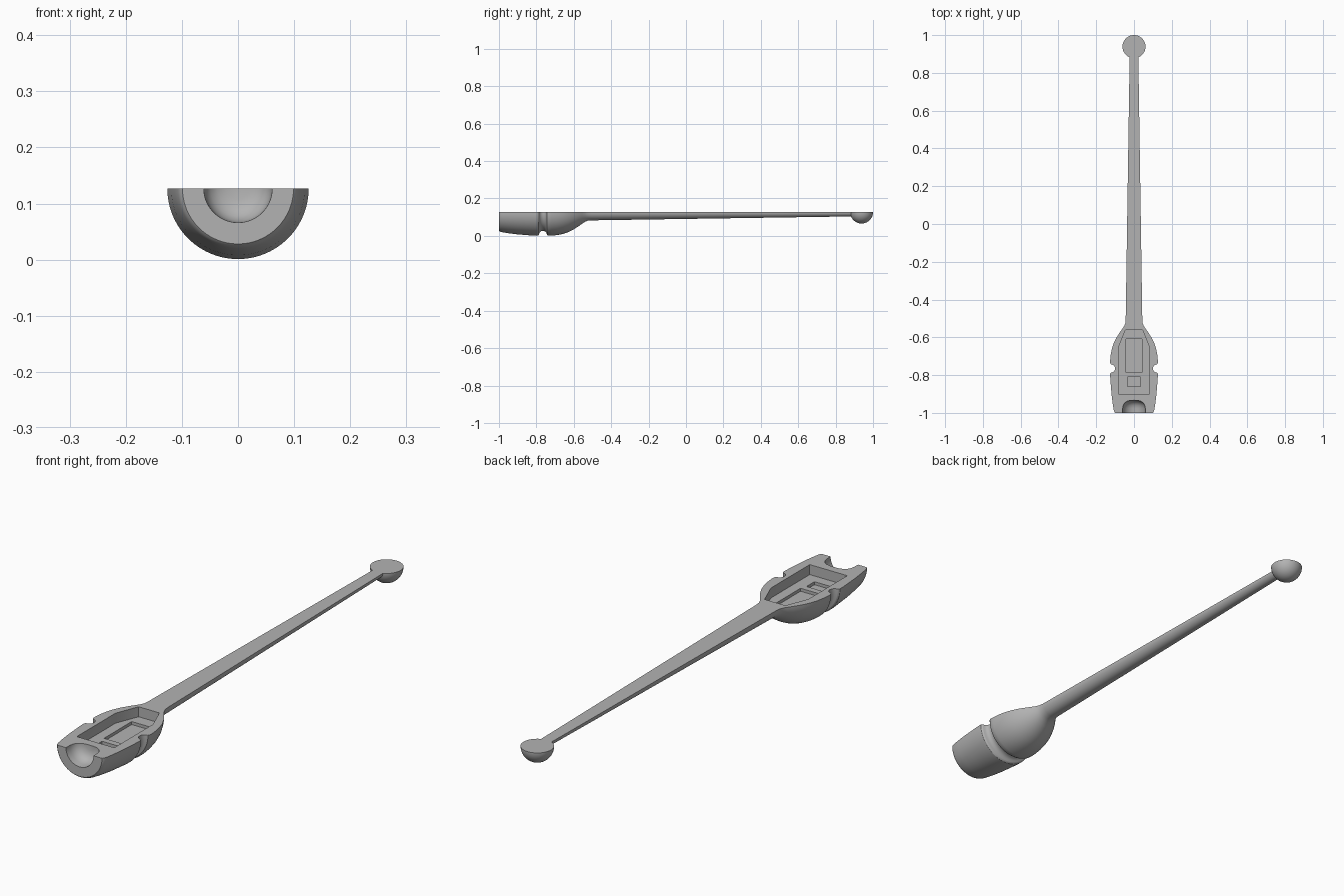
import bpy, bmesh, math

if "Cube" in bpy.data.objects:
    bpy.data.objects.remove(bpy.data.objects["Cube"])

AXIS_Z = 0.127   # height of the flat cut face / axis of revolution
STEPS = 48

grey = bpy.data.materials.new("plain grey")
grey.diffuse_color = (0.45, 0.45, 0.45, 1)
grey.use_nodes = True
grey.node_tree.nodes["Principled BSDF"].inputs["Base Color"].default_value = grey.diffuse_color


def make_object(name, bm):
    bmesh.ops.recalc_face_normals(bm, faces=bm.faces[:])
    mesh = bpy.data.meshes.new(name)
    bm.to_mesh(mesh)
    bm.free()
    mesh.materials.append(grey)
    obj = bpy.data.objects.new(name, mesh)
    bpy.context.collection.objects.link(obj)
    return obj


def half_revolve(name, profile):
    """Revolve (y, r) points half a turn below the axis and close the flat top."""
    bm = bmesh.new()
    rings = []
    for y, r in profile:
        if r == 0:
            rings.append([bm.verts.new((0, y, AXIS_Z))] * (STEPS + 1))
        else:
            rings.append([bm.verts.new((-r * math.cos(math.pi * i / STEPS), y,
                                        AXIS_Z - r * math.sin(math.pi * i / STEPS)))
                          for i in range(STEPS + 1)])
    for a, b in zip(rings, rings[1:]):
        for i in range(STEPS):
            quad = list(dict.fromkeys((a[i], a[i + 1], b[i + 1], b[i])))
            bm.faces.new(quad)
    rim = [r[0] for r in rings] + [r[-1] for r in reversed(rings[1:-1])]
    bm.faces.new(rim)
    return make_object(name, bm)


def prism(name, outline, z0, z1):
    bm = bmesh.new()
    low = [bm.verts.new((x, y, z0)) for x, y in outline]
    high = [bm.verts.new((x, y, z1)) for x, y in outline]
    bm.faces.new(low)
    bm.faces.new(high)
    n = len(outline)
    for i in range(n):
        j = (i + 1) % n
        bm.faces.new((low[i], low[j], high[j], high[i]))
    return make_object(name, bm)


def rect(w, y0, y1):
    return [(-w, y0), (w, y0), (w, y1), (-w, y1)]


# Rounded socket in the end of the head
profile = [(-0.933, 0), (-0.934, 0.02), (-0.938, 0.036), (-0.947, 0.049),
           (-0.96, 0.057), (-0.975, 0.06), (-1.0, 0.061)]
# Head, lower half
profile += [(-1.0, 0.099), (-0.996, 0.103), (-0.985, 0.107), (-0.95, 0.113), (-0.9, 0.119),
            (-0.85, 0.123), (-0.81, 0.126), (-0.793, 0.126), (-0.787, 0.122)]
# Ring groove
profile += [(-0.765 - 0.021 * math.cos(math.pi * i / 8),
             0.12 - 0.02 * math.sin(math.pi * i / 8)) for i in range(9)]
# Head, upper half, narrowing to the neck
profile += [(-0.743, 0.122), (-0.736, 0.126), (-0.72, 0.126), (-0.69, 0.123), (-0.66, 0.117),
            (-0.63, 0.107), (-0.6, 0.092), (-0.575, 0.076), (-0.555, 0.062),
            (-0.54, 0.052), (-0.525, 0.046), (-0.505, 0.044)]
# Tapered shaft and ball tip
start = math.asin(0.023 / 0.061)
profile += [(0.939 - 0.061 * math.cos(start), 0.023)]
profile += [(0.939 - 0.061 * math.cos(start + (math.pi - start) * i / 24),
             0.061 * math.sin(start + (math.pi - start) * i / 24)) for i in range(1, 24)]
profile += [(1.0, 0)]

club = half_revolve("half_club", profile)

# Pocket in the flat face, with two shallow recesses in its floor
FLOOR = AXIS_Z - 0.04
pocket = [(-0.083, -0.9), (0.083, -0.9), (0.083, -0.655),
          (0.046, -0.562), (-0.046, -0.562), (-0.083, -0.655)]
cutters = [prism("pocket_cutter", pocket, FLOOR, 0.2),
           prism("long_recess_cutter", rect(0.043, -0.785, -0.61), FLOOR - 0.012, 0.11),
           prism("small_recess_cutter", rect(0.034, -0.86, -0.81), FLOOR - 0.012, 0.11)]

bpy.context.view_layer.objects.active = club
club.select_set(True)
for cutter in cutters:
    mod = club.modifiers.new("cut", 'BOOLEAN')
    mod.operation = 'DIFFERENCE'
    mod.solver = 'EXACT'
    mod.object = cutter
    bpy.ops.object.modifier_apply(modifier=mod.name)
    bpy.data.objects.remove(cutter)

bpy.ops.object.shade_smooth_by_angle(angle=math.radians(32))
